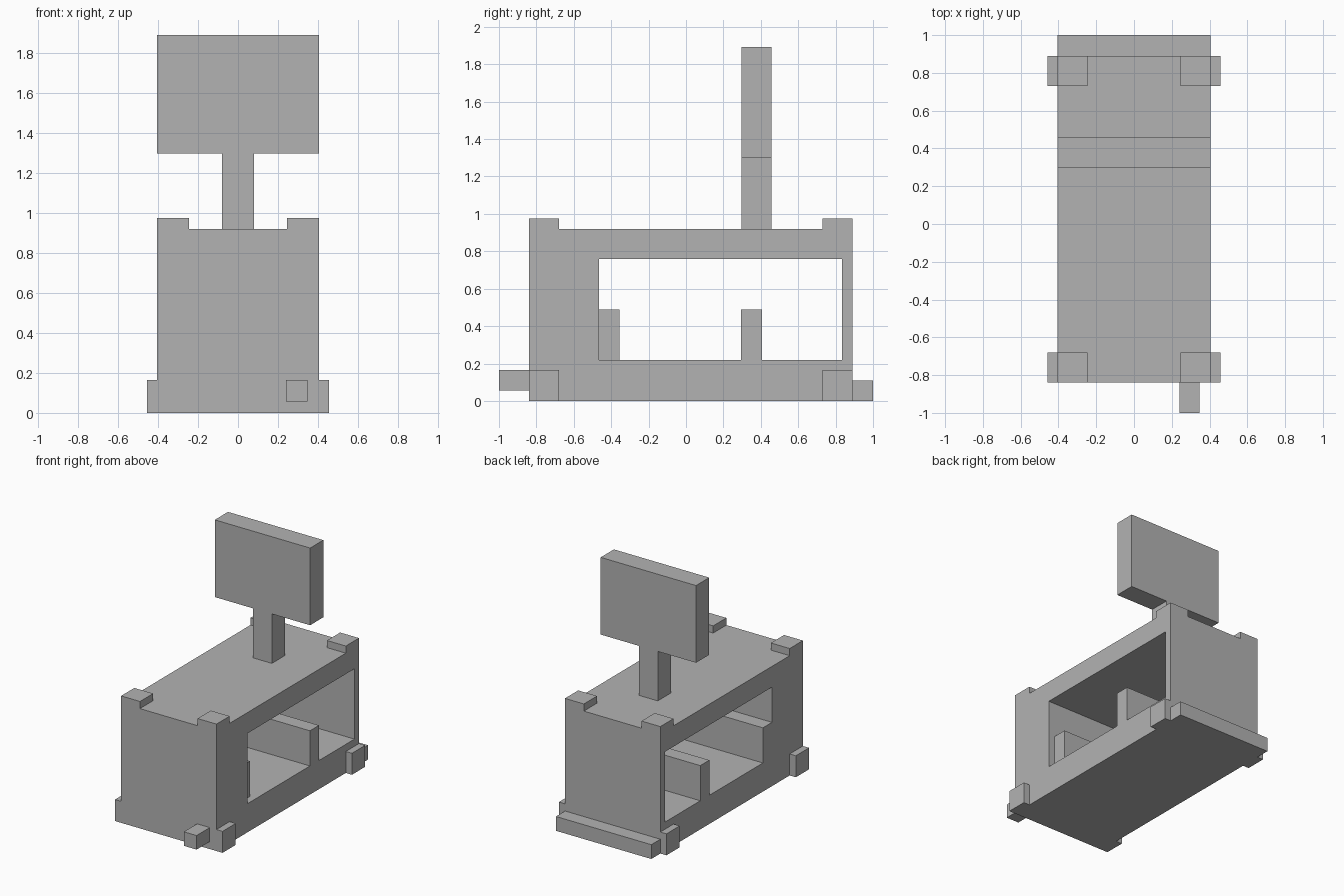
import bpy, bmesh

cube = bpy.data.objects.get("Cube")
if cube:
    bpy.data.objects.remove(cube, do_unlink=True)

grey = bpy.data.materials.new("plain_grey")
grey.use_nodes = True
colour = (0.45, 0.45, 0.45, 1)
grey.diffuse_color = colour
grey.node_tree.nodes["Principled BSDF"].inputs["Base Color"].default_value = colour

HALF = 0.405                 # half width of the body
FRONT, BACK = -0.84, 0.89    # ends of the body
TOP, FLOOR = 0.92, 0.22
LUG = 0.16                   # size of the corner blocks


def finish(name, bm):
    bmesh.ops.recalc_face_normals(bm, faces=bm.faces[:])
    mesh = bpy.data.meshes.new(name)
    bm.to_mesh(mesh)
    bm.free()
    mesh.materials.append(grey)
    obj = bpy.data.objects.new(name, mesh)
    bpy.context.collection.objects.link(obj)
    return obj


def box(name, xs, ys, zs):
    bm = bmesh.new()
    bmesh.ops.create_cube(bm, size=1)
    for v in bm.verts:
        for axis, (a, b) in enumerate((xs, ys, zs)):
            v.co[axis] = b if v.co[axis] > 0 else a
    return finish(name, bm)


def rectangle(y0, y1, z0, z1):
    return [(y0, z0), (y1, z0), (y1, z1), (y0, z1)]


# Body: a rectangular frame with an opening running through from side to side
bm = bmesh.new()
rings = [[[bm.verts.new((x, y, z)) for y, z in loop] for x in (-HALF, HALF)]
         for loop in (rectangle(FRONT, BACK, 0, TOP),
                      rectangle(-0.465, 0.835, FLOOR, 0.76))]
outer, inner = rings
for i in range(4):
    j = (i + 1) % 4
    for a, b in (outer, inner, (outer[0], inner[0]), (outer[1], inner[1])):
        bm.faces.new((a[i], a[j], b[j], b[i]))
finish("body", bm)

# Low partitions standing on the inner floor
box("front_partition", (-HALF, 0.35), (-0.465, -0.355), (FLOOR, 0.49))
box("rear_partition", (-HALF, HALF), (0.295, 0.405), (FLOOR, 0.49))

# Corner blocks on the roof and feet on the sides
for end, ys in (("front", (FRONT, FRONT + LUG)), ("rear", (BACK - LUG, BACK))):
    for side, s in (("left", 1), ("right", -1)):
        box(f"{end}_{side}_roof_block", sorted((s * (HALF - LUG), s * HALF)),
            ys, (TOP, 0.975))
        box(f"{end}_{side}_foot", sorted((s * HALF, s * 0.457)), ys, (0, 0.165))

# Front peg and rear bumper
box("front_peg", (0.24, 0.348), (-1, FRONT), (0.057, 0.165))
box("rear_bumper", (-HALF, HALF), (BACK, 1), (0, 0.11))

# Sign on a post
box("sign_post", (-0.08, 0.08), (0.297, 0.457), (TOP, 1.3))
box("sign_board", (-HALF, HALF), (0.297, 0.457), (1.3, 1.893))
